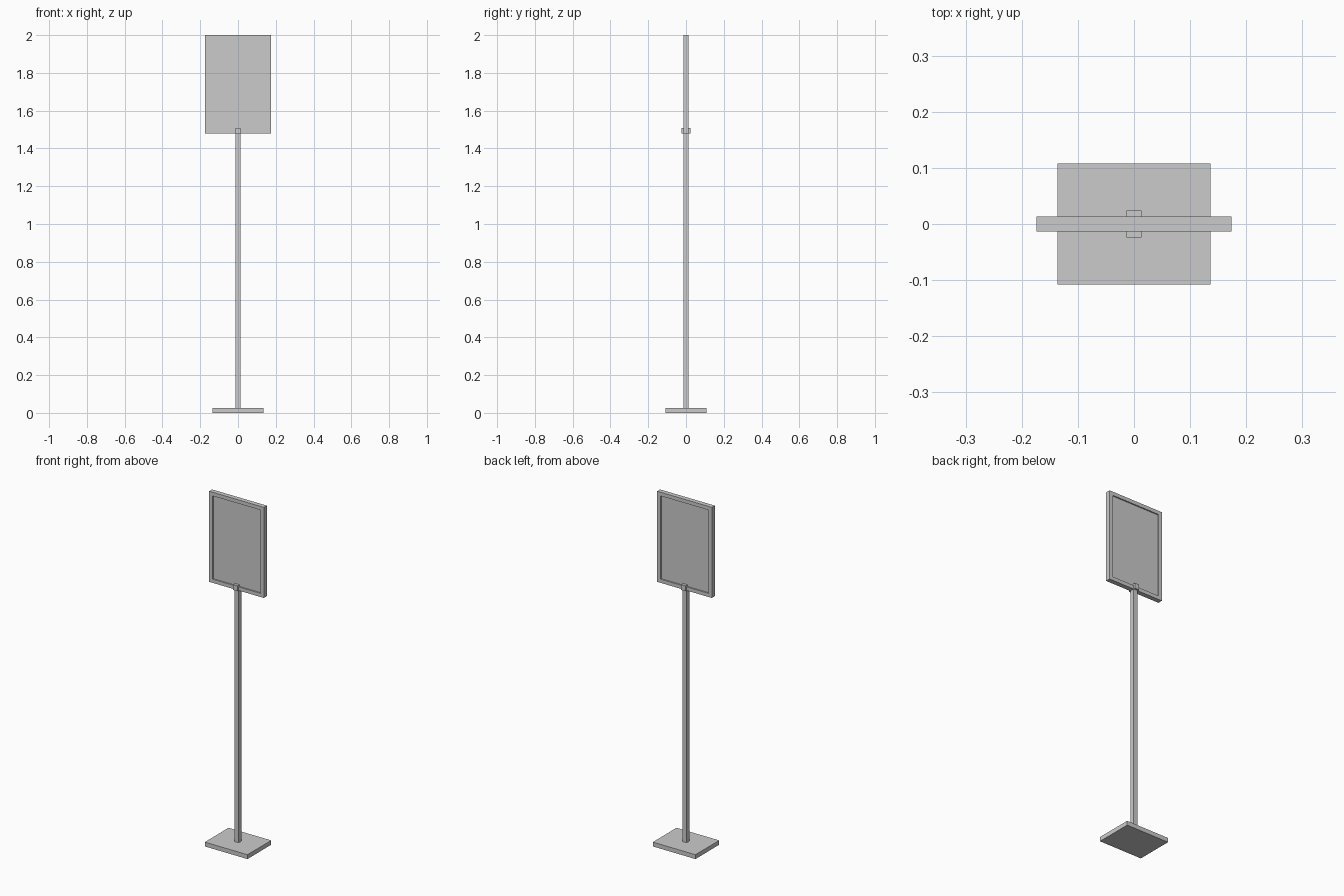
import bpy, bmesh

if "Cube" in bpy.data.objects:
    bpy.data.objects.remove(bpy.data.objects["Cube"])


def box(name, size, z0):
    """Box centred on x and y, with its underside at z0."""
    bm = bmesh.new()
    bmesh.ops.create_cube(bm, size=1)
    for v in bm.verts:
        v.co.x *= size[0]
        v.co.y *= size[1]
        v.co.z = z0 + (v.co.z + 0.5) * size[2]
    mesh = bpy.data.meshes.new(name)
    bm.to_mesh(mesh)
    bm.free()
    obj = bpy.data.objects.new(name, mesh)
    bpy.context.collection.objects.link(obj)
    return obj


def recess(obj, border, depth):
    """Inset the front and back faces and push them inwards."""
    bm = bmesh.new()
    bm.from_mesh(obj.data)
    bm.normal_update()
    for face in [f for f in bm.faces if abs(f.normal.y) > 0.9]:
        n = face.normal.copy()
        bmesh.ops.inset_individual(bm, faces=[face], thickness=border)
        inner = bmesh.ops.extrude_discrete_faces(bm, faces=[face])["faces"][0]
        bmesh.ops.translate(bm, verts=inner.verts, vec=-n * depth)
    bmesh.ops.recalc_face_normals(bm, faces=bm.faces)
    bm.to_mesh(obj.data)
    bm.free()


# Foot plate and square pole
box("base_plate", (0.272, 0.216, 0.025), 0.0)
box("pole", (0.027, 0.027, 1.455), 0.025)

# Sign panel with a raised frame on both sides
panel = box("sign_panel", (0.348, 0.027, 0.522), 1.478)
recess(panel, 0.03, 0.007)

# Clip gripping the bottom edge of the panel
box("panel_clip", (0.027, 0.048, 0.031), 1.478)
